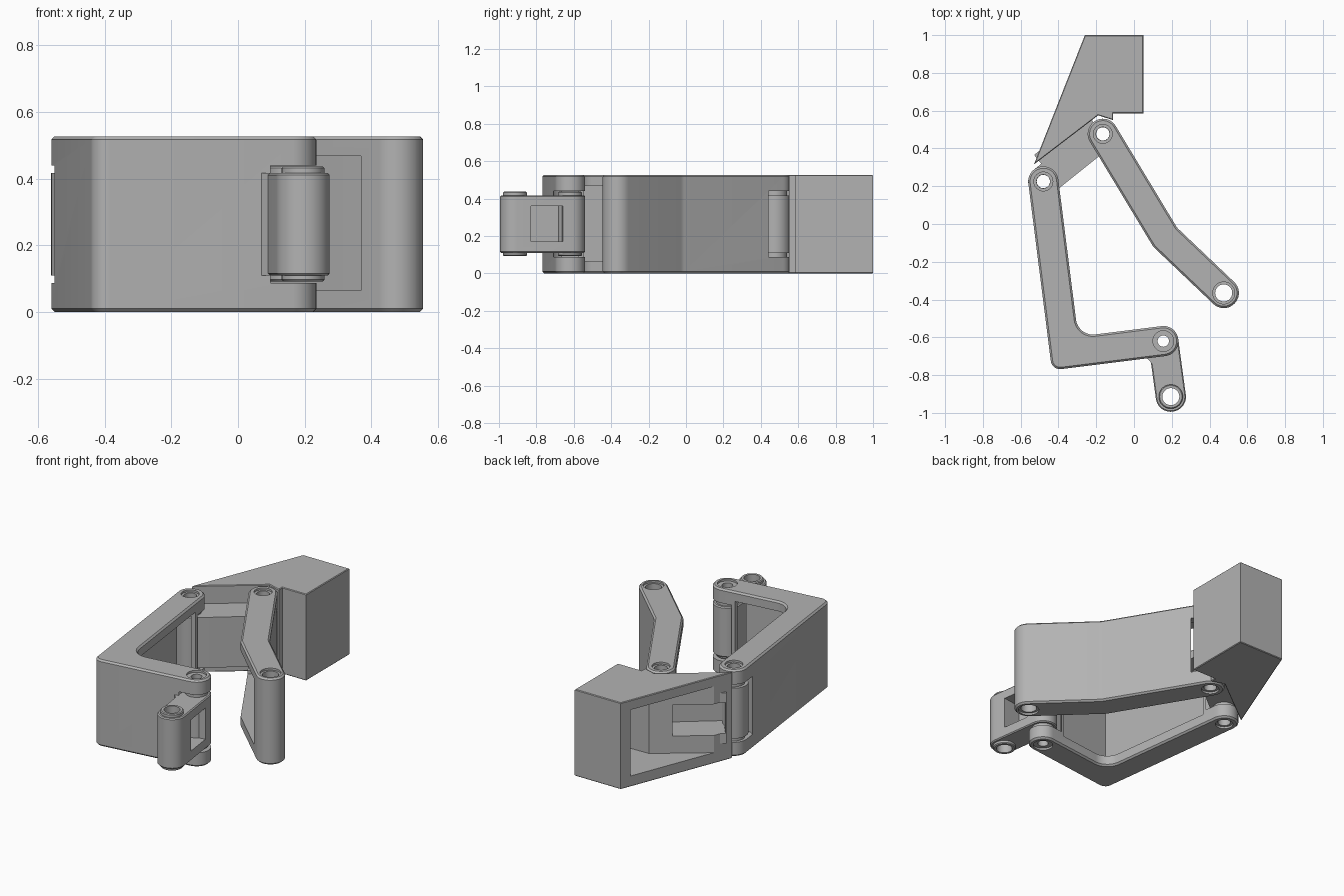
import bpy, bmesh, math
from mathutils import Vector

if "Cube" in bpy.data.objects:
    bpy.data.objects.remove(bpy.data.objects["Cube"], do_unlink=True)

grey = bpy.data.materials.new("plain_grey")
grey.use_nodes = True
COLOUR = (0.45, 0.45, 0.45, 1)
grey.diffuse_color = COLOUR
grey.node_tree.nodes["Principled BSDF"].inputs["Base Color"].default_value = COLOUR

HEIGHT = 0.527
HALF = 0.08           # half width of every link
GAP = (0.087, 0.44)   # fork gap
KNUCKLE = (0.11, 0.417)
POCKET = (0.065, 0.468)
THROUGH = (-0.1, 0.7)


def fillet(corners, radii, steps=10):
    """Round each polygon corner by its radius."""
    out, n = [], len(corners)
    for i, r in enumerate(radii):
        p = Vector(corners[i])
        a = (Vector(corners[i - 1]) - p).normalized()
        b = (Vector(corners[(i + 1) % n]) - p).normalized()
        if r <= 0:
            out.append(p)
            continue
        half = a.angle(b) / 2
        centre = p + (a + b).normalized() * (r / math.sin(half))
        t = r / math.tan(half)
        start, end = p + a * t - centre, p + b * t - centre
        sweep = math.atan2(start.x * end.y - start.y * end.x, start.dot(end))
        for k in range(steps + 1):
            ang = sweep * k / steps
            c, s = math.cos(ang), math.sin(ang)
            out.append(centre + Vector((start.x * c - start.y * s, start.x * s + start.y * c)))
    return out


def band(path, left, right, ext0, ext1, end_r=0.0, in_r=0.0, out_r=0.0):
    """Outline of a strip along a path, left and right measured from its centre line."""
    pts = [Vector(p) for p in path]
    dirs = [(b - a).normalized() for a, b in zip(pts, pts[1:])]
    pts[0] = pts[0] - dirs[0] * ext0
    pts[-1] = pts[-1] + dirs[-1] * ext1
    ls, rs = [], []
    for i, p in enumerate(pts):
        d0, d1 = dirs[max(i - 1, 0)], dirs[min(i, len(dirs) - 1)]
        n0, n1 = Vector((-d0.y, d0.x)), Vector((-d1.y, d1.x))
        m = (n0 + n1) / (1 + n0.dot(n1))
        ls.append(p + m * left)
        rs.append(p - m * right)
    mid = len(pts) - 2
    radii = [end_r] + [in_r] * mid + [end_r, end_r] + [out_r] * mid + [end_r]
    return fillet(ls + rs[::-1], radii)


def circle(c, r, n=40):
    return [(c[0] + r * math.cos(math.tau * k / n), c[1] + r * math.sin(math.tau * k / n))
            for k in range(n)]


def prism(name, outline, z, bevel=0.0):
    bm = bmesh.new()
    face = bm.faces.new([bm.verts.new((p[0], p[1], z[0])) for p in outline])
    ext = bmesh.ops.extrude_face_region(bm, geom=[face])
    for v in ext["geom"]:
        if isinstance(v, bmesh.types.BMVert):
            v.co.z = z[1]
    bmesh.ops.recalc_face_normals(bm, faces=bm.faces[:])
    if bevel:
        rim = [e for e in bm.edges if abs(e.verts[0].co.z - e.verts[1].co.z) < 1e-5]
        bmesh.ops.bevel(bm, geom=rim, offset=bevel, segments=1, affect='EDGES', clamp_overlap=False)
    me = bpy.data.meshes.new(name)
    bm.to_mesh(me)
    bm.free()
    me.materials.append(grey)
    ob = bpy.data.objects.new(name, me)
    bpy.context.collection.objects.link(ob)
    return ob


def combine(ob, operation, outline, z, bevel=0.0):
    """Cut or add a prism."""
    tool = prism("tool", outline, z, bevel)
    tool.hide_render = True
    mod = ob.modifiers.new("combine", 'BOOLEAN')
    mod.operation, mod.object, mod.solver = operation, tool, 'EXACT'
    bpy.context.view_layer.objects.active = ob
    bpy.ops.object.modifier_apply(modifier=mod.name)
    bpy.data.objects.remove(tool, do_unlink=True)


def cut(ob, outline, z):
    combine(ob, 'DIFFERENCE', outline, z)


def add(ob, outline, z, bevel=0.0):
    combine(ob, 'UNION', outline, z, bevel)


def bore(ob, c, r, ring=0.0):
    """Through hole with shallow counterbores on both faces."""
    cut(ob, circle(c, r), THROUGH)
    if ring:
        cut(ob, circle(c, ring), (HEIGHT - 0.012, 0.7))
        cut(ob, circle(c, ring), (-0.1, 0.012))


# Hinge positions
hinge_a, hinge_b = (-0.48, 0.225), (-0.165, 0.477)
hinge_c, tip_d, tip_e = (0.155, -0.62), (0.195, -0.914), (0.475, -0.365)
R = HALF - 0.001

# Base block, hollow and open on its slanted side
base = prism("base_block", [(-0.26, 1), (0.05, 1), (0.05, 0.585), (-0.11, 0.585),
                            (-0.11, 0.55), (-0.19, 0.575), (-0.53, 0.315)], (0, HEIGHT), 0.004)
cut(base, [(-0.4, 0.94), (-0.01, 0.94), (-0.01, 0.645), (-0.2, 0.64), (-0.64, 0.31)], POCKET)
# Tongue carrying both hinge knuckles
tongue = (hinge_a, hinge_b)
add(base, band(tongue, 0.14, 0, -0.05, 0), KNUCKLE)
add(base, band(tongue, HALF, HALF, HALF, HALF, R), KNUCKLE)
cut(base, band(tongue, 0.25, 0.03, -0.055, -0.055), (0.17, 0.36))
for h in tongue:
    add(base, circle(h, 0.062), GAP)
    bore(base, h, 0.035)

# Bent L arm: channel open on the inside, forked at both ends
l_path = (hinge_a, (-0.365, -0.685), hinge_c)
l_arm = prism("l_arm", band(l_path, HALF, HALF, HALF, HALF, R, 0.09, 0.05), (0, HEIGHT), 0.01)
cut(l_arm, band(l_path, HALF + 0.03, HALF - 0.05, -0.09, -0.09), POCKET)
for h in (hinge_a, hinge_c):
    cut(l_arm, circle(h, 0.105), GAP)
bore(l_arm, hinge_a, 0.036, 0.05)
bore(l_arm, hinge_c, 0.03, 0.055)

# Opposite arm: slight bend, forked at the base, solid round free end
s_path = (hinge_b, (0.165, -0.07), tip_e)
s_arm = prism("slanted_arm", band(s_path, HALF, HALF, HALF, HALF, R, 0.08, 0.08), (0, HEIGHT), 0.01)
cut(s_arm, band(s_path, HALF - 0.05, HALF + 0.03, -0.09, -0.07), POCKET)
cut(s_arm, circle(hinge_b, 0.12), GAP)
bore(s_arm, hinge_b, 0.036, 0.05)
bore(s_arm, tip_e, 0.045, 0.058)

# Short end link with raised bosses and a side pocket
k_path = (hinge_c, tip_d)
link = prism("end_link", band(k_path, HALF, HALF, HALF, HALF, R), KNUCKLE, 0.006)
add(link, [(0.07, -0.712), (0.14, -0.70), (0.14, -0.8), (0.105, -0.8), (0.096, -0.74)], KNUCKLE)
cut(link, band(k_path, HALF + 0.03, 0.04, -0.05, -0.075), (0.17, 0.36))
for h, r in ((hinge_c, 0.03), (tip_d, 0.045)):
    add(link, circle(h, 0.064), (0.092, 0.437), 0.005)
    bore(link, h, r)

# Smooth curved walls, keep edges sharp
for ob in (base, l_arm, s_arm, link):
    bpy.ops.object.select_all(action='DESELECT')
    ob.select_set(True)
    bpy.context.view_layer.objects.active = ob
    bpy.ops.object.shade_smooth_by_angle(angle=math.radians(28))
